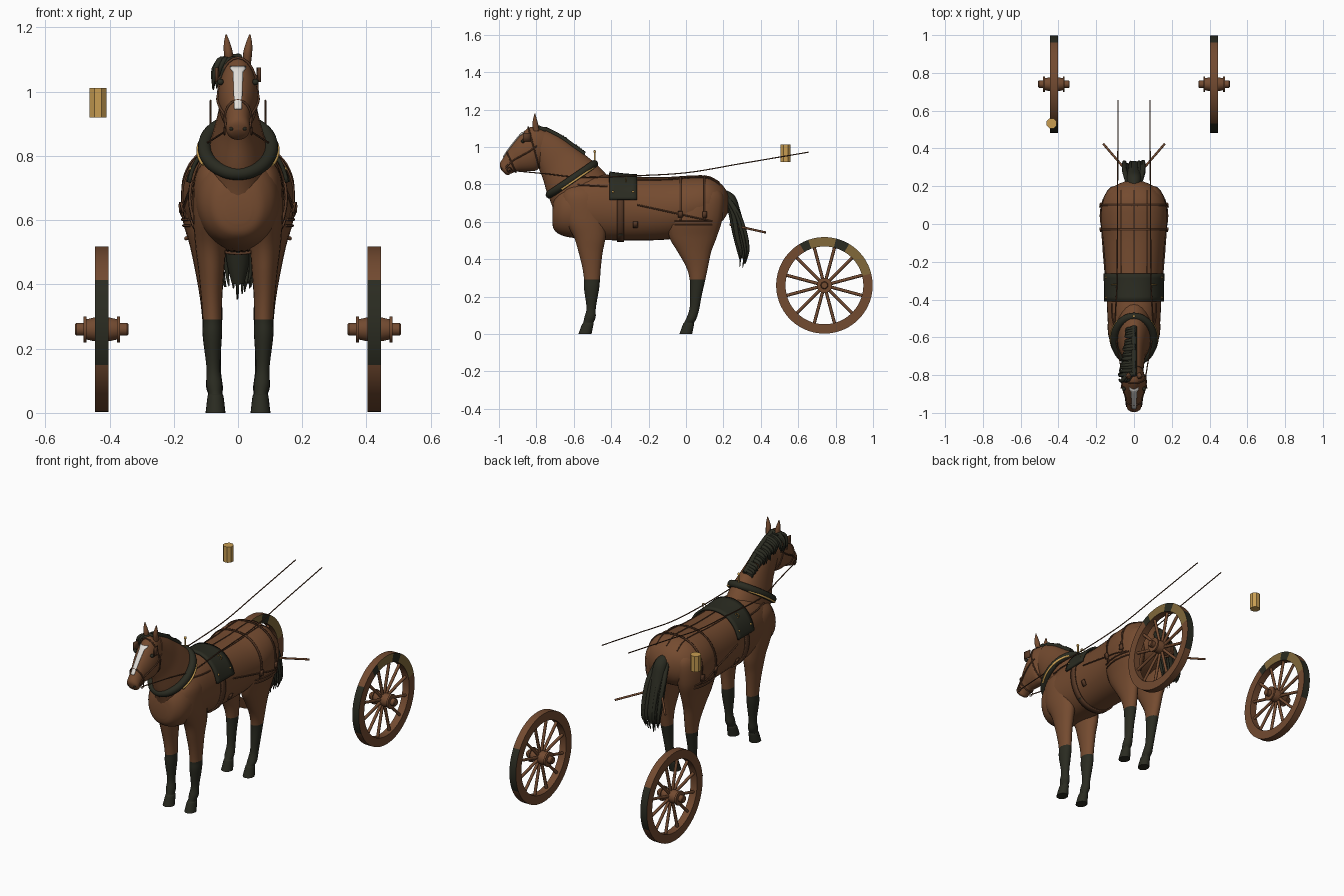
import bpy, bmesh, math, random
from mathutils import Vector as V
from mathutils.bvhtree import BVHTree

if "Cube" in bpy.data.objects:
    bpy.data.objects.remove(bpy.data.objects["Cube"])

random.seed(4)
pi = math.pi


def mat(name, c):
    m = bpy.data.materials.new(name)
    m.diffuse_color = (*c, 1)
    m.use_nodes = True
    m.node_tree.nodes["Principled BSDF"].inputs["Base Color"].default_value = m.diffuse_color
    return m


COAT = mat("chestnut_coat", (.175, .07, .029))
DARK = mat("dark_hair_and_pad", (.023, .024, .015))
STRAP = mat("strap_leather", (.10, .042, .02))
WOOD = mat("wheel_wood", (.17, .069, .03))
BRASS = mat("brass", (.58, .34, .085))
OLIVE = mat("worn_brass", (.22, .14, .042))
WHITE = mat("white_blaze", (.75, .72, .68))
skin_v, skin_f = [], []


def spline(rows, n=5):
    """Smooth rows of numbers with a Catmull-Rom curve."""
    out = []
    for i in range(len(rows) - 1):
        a, b, c, d = (rows[max(0, min(len(rows) - 1, i + k))] for k in (-1, 0, 1, 2))
        for j in range(n):
            t = j / n
            out.append(tuple(.5 * (2 * q + (r - p) * t + (2 * p - 5 * q + 4 * r - s) * t * t
                                   + (3 * q - p - 3 * r + s) * t ** 3) for p, q, r, s in zip(a, b, c, d)))
    return out + [tuple(rows[-1])]


def finish(name, verts, faces, mats, rule=None, sharp=40):
    bm = bmesh.new()
    vs = [bm.verts.new(v) for v in verts]
    for f in faces:
        bm.faces.new([vs[i] for i in f]).smooth = True
    bmesh.ops.recalc_face_normals(bm, faces=bm.faces)
    if rule:
        for f in bm.faces:
            f.material_index = rule(f.calc_center_median(), f.normal)
    me = bpy.data.meshes.new(name)
    bm.to_mesh(me)
    bm.free()
    for m in mats:
        me.materials.append(m)
    me.set_sharp_from_angle(angle=math.radians(sharp))
    ob = bpy.data.objects.new(name, me)
    bpy.context.collection.objects.link(ob)
    return ob


def ring(row, seg=28, p=1, k=1):
    """Oval between two side-profile points, half width w, centre x."""
    y1, z1, y2, z2, w, xc = row
    a, b = V((xc, y1, z1)), V((xc, y2, z2))
    pts = []
    for i in range(seg):
        s = math.sin(2 * pi * i / seg)
        pts.append((a + b) / 2 + (a - b) / 2 * math.cos(2 * pi * i / seg) * k
                   + V((math.copysign(abs(s) ** p, s) * w * k, 0, 0)))
    return pts


def loft(name, rows, mats, rule=None, seg=28, p=1, n=5, skin=False):
    rows = spline(rows, n)
    verts = [q for r in rows for q in ring(r, seg, p)]
    faces = [(i * seg + j, i * seg + (j + 1) % seg, (i + 1) * seg + (j + 1) % seg, (i + 1) * seg + j)
             for i in range(len(rows) - 1) for j in range(seg)]
    faces += [tuple(range(seg)), tuple(range(len(verts) - seg, len(verts)))]
    if skin:
        o = len(skin_v)
        skin_v.extend(verts)
        skin_f.extend(tuple(i + o for i in f) for f in faces)
    finish(name, verts, faces, mats, rule)
    return rows


def tube(name, lines, r, m, cyclic=False, taper=False, n=4, res=2):
    cu = bpy.data.curves.new(name, 'CURVE')
    cu.dimensions = '3D'
    cu.bevel_depth, cu.bevel_resolution, cu.use_fill_caps = r, res, True
    for pts in lines:
        pts = spline([tuple(q) for q in pts], n) if n > 1 else pts
        sp = cu.splines.new('POLY')
        sp.points.add(len(pts) - 1)
        for i, (q, co) in enumerate(zip(sp.points, pts)):
            q.co = (*co, 1)
            q.radius = 1 - .85 * (i / (len(pts) - 1)) ** 2 if taper else 1
        sp.use_cyclic_u = cyclic
    cu.materials.append(m)
    bpy.context.collection.objects.link(bpy.data.objects.new(name, cu))


def shell(name, f, nu, nv, m, th):
    verts = [f(i / nu, j / nv) for i in range(nu + 1) for j in range(nv + 1)]
    w = nv + 1
    faces = [(i * w + j, i * w + j + 1, i * w + w + j + 1, i * w + w + j) for i in range(nu) for j in range(nv)]
    mod = finish(name, verts, faces, [m]).modifiers.new("thick", 'SOLIDIFY')
    mod.thickness, mod.offset = th, 0


def lathe(name, prof, c, n, mats, axis='x', closed=False, rule=None, sharp=35):
    k = len(prof)
    verts = []
    for i in range(n):
        t = 2 * pi * (i + .5) / n
        for a, r in prof:
            q = (a, r * math.cos(t), r * math.sin(t)) if axis == 'x' else (r * math.cos(t), r * math.sin(t), a)
            verts.append(V(c) + V(q))
    faces = [(i * k + j, i * k + (j + 1) % k, (i + 1) % n * k + (j + 1) % k, (i + 1) % n * k + j)
             for i in range(n) for j in range(k if closed else k - 1)]
    if not closed:
        faces += [tuple(i * k + e for i in range(n)) for e in (0, k - 1)]
    finish(name, verts, faces, mats, rule, sharp)


def ball(name, c, r, m):
    lathe(name, [(-r * math.cos(pi * i / 8), r * max(.02, math.sin(pi * i / 8))) for i in range(9)], c, 12, [m])


# Horse trunk, neck and head
loft("horse_body", [(y, a, y, b, w, 0) for y, a, b, w in [
    (-.715, .67, .59, .04), (-.70, .74, .55, .085), (-.64, .80, .52, .125), (-.5, .855, .505, .14),
    (-.3, .838, .50, .148), (-.1, .835, .505, .163), (.02, .842, .53, .176), (.12, .84, .56, .165),
    (.19, .80, .60, .12), (.225, .75, .65, .05)]], [COAT], p=.87, seg=36, skin=True)
neck = loft("horse_neck", [
    (-.38, .80, -.69, .57, .10, 0), (-.46, .89, -.715, .68, .098, 0), (-.53, .95, -.745, .76, .08, 0),
    (-.60, 1.00, -.765, .83, .064, 0), (-.67, 1.05, -.785, .88, .056, 0), (-.75, 1.092, -.80, .92, .05, 0)],
    [COAT], skin=True)
head = loft("horse_head", [
    (-.74, 1.08, -.75, .94, .04, 0), (-.82, 1.108, -.775, .90, .055, 0), (-.87, 1.08, -.80, .875, .062, 0),
    (-.91, 1.035, -.85, .87, .055, 0), (-.945, .99, -.895, .87, .042, 0), (-.975, .945, -.93, .86, .037, 0),
    (-.995, .91, -.95, .85, .036, 0), (-.99, .88, -.965, .853, .02, 0)], [COAT], skin=True)

# Legs: height, front, back, centre x, half width; dark below the knee
fore = [(.80, -.62, -.48, .06, .03), (.74, -.66, -.45, .083, .05), (.62, -.655, -.43, .085, .055),
        (.52, -.60, -.43, .085, .048), (.44, -.575, -.445, .083, .04), (.36, -.555, -.455, .082, .033),
        (.29, -.545, -.46, .08, .03), (.24, -.545, -.465, .08, .03), (.14, -.532, -.482, .077, .021),
        (.09, -.543, -.483, .074, .025), (.06, -.55, -.495, .071, .021), (.05, -.557, -.495, .07, .025),
        (0, -.575, -.505, .07, .031)]
hind = [(.80, 0, .15, .07, .04), (.74, -.06, .20, .095, .068), (.62, -.10, .195, .10, .075),
        (.52, -.09, .165, .095, .055), (.44, -.045, .135, .089, .044), (.36, 0, .118, .084, .035),
        (.29, .02, .103, .08, .031), (.2, .022, .083, .078, .025), (.13, .018, .07, .075, .022),
        (.08, 0, .055, .073, .026), (.06, -.01, .043, .071, .022), (.05, -.017, .043, .07, .025),
        (0, -.035, .033, .07, .031)]
for s, side in ((-1, "left"), (1, "right")):
    for nm, leg in (("front", fore), ("hind", hind)):
        loft(f"{nm}_leg_{side}", [(a, z, b, z, w, s * x) for z, a, b, x, w in leg], [COAT, DARK],
             lambda c, nrm: int(c.z < .29), seg=20, skin=True)
    loft(f"ear_{side}", [(-.815, 1.085, -.785, 1.085, .012, s * .028), (-.822, 1.12, -.79, 1.12, .014, s * .03),
                         (-.817, 1.15, -.798, 1.15, .010, s * .034), (-.81, 1.178, -.806, 1.178, .002, s * .037)],
         [COAT], seg=12)
    ball(f"eye_{side}", (s * .054, -.872, 1.03), .010, DARK)
    ball(f"nostril_{side}", (s * .02, -.984, .885), .007, DARK)

tree = BVHTree.FromPolygons(skin_v, skin_f)


def hit(o, d, off, default):
    d = V(d).normalized()
    p = tree.ray_cast(V(o), d)[0]
    return p - d * off if p else V(default)


def around(y, t, off):
    """Point on the trunk at angle t from the top."""
    d = V((math.sin(t), 0, math.cos(t)))
    c = V((0, y, .67))
    return hit(c + d, -d, off, c + d * .15)


def flank(y, z, s, off):
    return hit((s, y, z), (-s, 0, 0), off, (s * .13, y, z))


# White face stripe, wider across the forehead
def blaze(u, v):
    z = .945 + .133 * u
    x = (v - .5) * 2 * (.011 + .005 * u + (.008 if u > .88 else 0))
    return hit((x, -2, z), (0, 1, 0), .004, (x, -.95, z))


shell("face_blaze", blaze, 16, 6, WHITE, .004)

# Mane: short along the neck, longer near the poll, falling to one side
crest = [r for r in neck[11:]] + head[2:5]
locks = []
for i, r in enumerate(crest):
    for k in range(2):
        y, z, g = r[0] + random.uniform(-.012, .012), r[1], (i / len(crest)) ** 1.5
        b, drop = .03 + .042 * g, .03 + .065 * g
        locks.append([(.008, y, z + .002), (-.6 * b, y - .004, z - .004), (-b - .008, y - .005, z - .4 * drop),
                      (-b - random.uniform(-.006, .016), y + random.uniform(-.02, .01),
                       z - drop * random.uniform(.85, 1.2))])
for k in range(3):
    locks.append([(-.005 - .014 * k, -.79, 1.10), (-.03 - .014 * k, -.825, 1.095),
                  (-.048 - .012 * k, -.83, 1.06), (-.055 - .012 * k, -.82, 1.01)])
tube("mane", locks, .012, DARK, taper=True, n=3, res=1)
tube("mane_ridge", [[(0, r[0], r[1]) for r in crest]], .015, DARK, n=1)

# Tail
loft("tail_core", [(.20, .775, .16, .72, .03, 0), (.26, .74, .20, .70, .038, 0), (.29, .66, .225, .65, .04, 0),
                   (.32, .55, .245, .55, .04, 0), (.335, .47, .265, .47, .036, 0), (.325, .41, .285, .40, .02, 0)],
     [DARK], seg=14)
hair = []
for i in range(18):
    x, dy = random.uniform(-.052, .052), random.uniform(-.03, .03)
    hair.append([(x * .6, .215, .735), (x, .265 + dy * .6, .64), (x * 1.05, .295 + dy, .52),
                 (x, .31 + dy * .8, .44), (x * .8, .302 + dy * .6, .35 + abs(x) * .8 + random.uniform(0, .03))])
tube("tail_strands", hair, .012, DARK, taper=True, res=1)

# Padded collar, brass hames and top post
ax, back, cc = V((0, .825, .565)), V((0, .565, -.825)), V((0, -.61, .827))


def oval(ra, rx, off, t0, t1, n):
    return [cc + back * off + ax * ra * math.cos(t0 + (t1 - t0) * i / n)
            + V((rx * math.sin(t0 + (t1 - t0) * i / n), 0, 0)) for i in range(n + 1)]


tube("collar", [oval(.145, .104, 0, 0, 2 * pi, 40)[:-1]], .021, DARK, cyclic=True, n=1, res=4)
tube("hames", [oval(.148, .124, .014, s * .5, s * 2.1, 24) for s in (-1, 1)], .006, BRASS, n=1)
tube("collar_post", [[(0, -.488, .90), (0, -.488, .975)]], .005, BRASS, n=1)
ball("collar_post_knob", (0, -.488, .975), .008, BRASS)

# Saddle pad, girth and harness straps
shell("saddle_pad", lambda u, v: around(-.41 + .148 * v, (u - .5) * 2 * 1.27, .012), 28, 6, DARK, .012)
shell("girth", lambda u, v: around(-.368 + .036 * v, 1.2 + u * (2 * pi - 2.4), .005), 40, 2, STRAP, .008)
for i, y in enumerate((-.03, .10)):
    shell(f"hip_strap_{i}", lambda u, v: around(y - .005 + .01 * v, (u - .5) * 2 * 1.95, .003), 40, 1, STRAP, .005)
tube("back_straps", [[hit((x, -.27 + .045 * i, 2), (0, 0, -1), .002, (x, -.27 + .045 * i, .83))
                      for i in range(11)] for x in (-.068, 0, .068)], .0028, STRAP)
for s, side in ((-1, "left"), (1, "right")):
    tube(f"breeching_{side}", [[flank(-.06 + .02 * i, z, s, .002) for i in range(11)] for z in (.583, .602)],
         .004, STRAP)
    tube(f"trace_{side}", [[flank(-.26 + .03 * i, .69 - .0066 * i, s, .003) for i in range(14)],
                           [flank(-.58 + .04 * i, .797 - .002 * i, s, .003) for i in range(5)]], .004, STRAP)
    tube(f"trace_end_{side}", [[(0, .235, .585), (s * .163, .425, .543)]], .006, WOOD, n=1)
    # Reins and bridle
    tube(f"rein_{side}", [[(s * .042, -.945, .875), (s * .07, -.755, .857), (s * .10, -.56, .838),
                           (s * .09, -.3, .845), (s * .088, 0, .862), (s * .086, .3, .912), (s * .085, .655, .972)]],
         .003, STRAP, n=8)
    tube(f"cheek_strap_{side}", [[(s * (r[4] + .002), (r[0] + r[2]) / 2, (r[1] + r[3]) / 2)
                                  for r in head[5:29]]], .004, STRAP, n=1)
    shell(f"blinker_{side}", lambda u, v: V((s * (.061 + .007 * u), -.83 - .042 * u, 1.03 + .045 * v)),
          2, 2, STRAP, .006)
    tube(f"bit_ring_{side}", [[(s * .042, -.945 + .012 * math.cos(t), .878 + .012 * math.sin(t))
                               for t in (2 * pi * i / 12 for i in range(12))]], .0025, STRAP, cyclic=True, n=1)
    p = around(-.32, s * .6, .024)
    tube(f"saddle_ring_{side}", [[p + V((.012 * math.cos(t), 0, .012 * math.sin(t)))
                                  for t in (2 * pi * i / 12 for i in range(12))]], .003, BRASS, cyclic=True, n=1)
    for y in (-.39, -.283):
        ball(f"saddle_stud_{side}", flank(y, .76, s, .019), .006, BRASS)
    for i, (y, z, m) in enumerate(((-.27, .585, STRAP), (-.35, .52, DARK), (-.03, .64, STRAP), (.10, .64, STRAP))):
        shell(f"buckle_{side}_{i}", lambda u, v: flank(y - .012 + .024 * u, z - .016 + .032 * v, s, .008),
              2, 2, m, .008)
tube("bridle_bands", [ring(head[i], 24, k=1.04) for i in (7, 22)], .004, STRAP, cyclic=True, n=1)


# Wheels: wooden rim with dark tread patches and a worn brass arc on one face
def rim_rule(c, nrm):
    y, z = c.y - .74, c.z - .26
    a = math.degrees(math.atan2(z, y)) % 360
    if abs(nrm.x) < .5:
        low, high = (-.11, .16) if y < 0 else (-.12, .13)
        return 1 if low < z < high and math.hypot(y, z) > .23 else 0
    if nrm.x > 0 and 13 < a < 122:
        return 1 if 58 < a < 78 or a > 112 else 2
    return 0


for s, side in ((-1, "left"), (1, "right")):
    c = (s * .424, .74, .26)
    lathe(f"wheel_rim_{side}", [(-.021, .258), (.021, .258), (.021, .208), (-.021, .208)], c, 64,
          [WOOD, DARK, OLIVE], closed=True, rule=rim_rule)
    half = [(.083, .016), (.079, .02), (.057, .02), (.057, .041), (.047, .041), (.047, .032), (.025, .037)]
    lathe(f"wheel_hub_{side}", [(-a, r) for a, r in half] + half[::-1], c, 20, [WOOD])
    tube(f"spokes_{side}", [[(c[0], .74 + r * math.cos(t), .26 + r * math.sin(t)) for r in (.03, .215)]
                            for t in (pi / 12 + pi / 6 * i for i in range(12))], .0085, WOOD, n=1)

# Floating brass canister
lathe("brass_canister", [(-.046, .029), (.046, .029)], (-.436, .533, .966), 8, [BRASS], axis='z')
